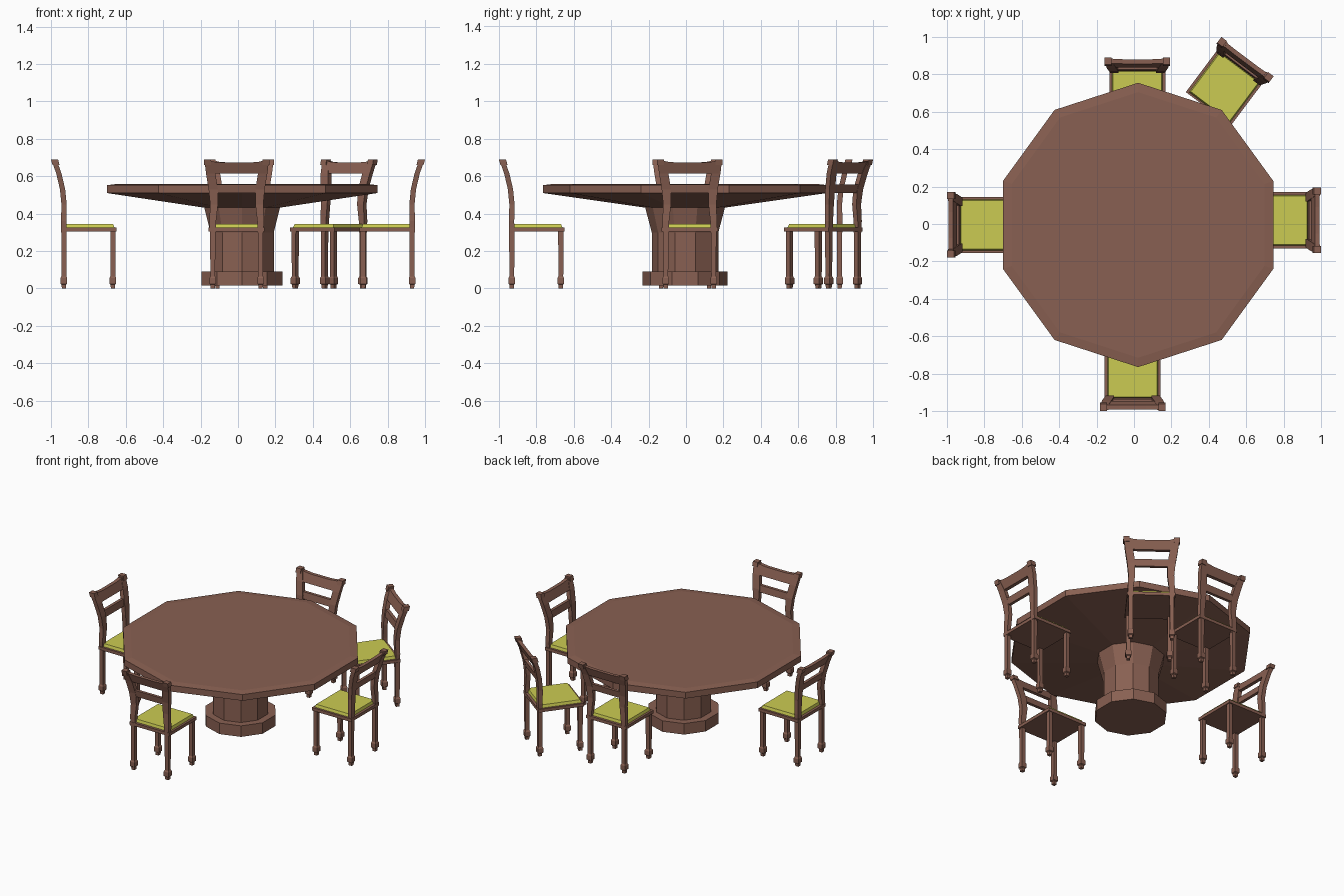
import bpy, bmesh, math
from mathutils import Matrix, Vector

if "Cube" in bpy.data.objects:
    bpy.data.objects.remove(bpy.data.objects["Cube"])


def material(name, rgb):
    m = bpy.data.materials.new(name)
    m.use_nodes = True
    m.diffuse_color = (*rgb, 1)
    m.node_tree.nodes["Principled BSDF"].inputs["Base Color"].default_value = (*rgb, 1)
    return m


WOOD = material("brown wood", (0.25, 0.117, 0.084))
CUSHION = material("yellow cushion", (0.6, 0.6, 0.085))


def build(name, lofts, mat, matrix=Matrix()):
    """One object made of capped lofts, each a list of equal-length rings."""
    bm = bmesh.new()
    for rings in lofts:
        rows = [[bm.verts.new(p) for p in ring] for ring in rings]
        for a, b in zip(rows, rows[1:]):
            for i in range(len(a)):
                j = (i + 1) % len(a)
                bm.faces.new((a[i], a[j], b[j], b[i]))
        bm.faces.new(rows[0][::-1])
        bm.faces.new(rows[-1])
    bmesh.ops.recalc_face_normals(bm, faces=bm.faces)
    mesh = bpy.data.meshes.new(name)
    bm.to_mesh(mesh)
    bm.free()
    mesh.materials.append(mat)
    ob = bpy.data.objects.new(name, mesh)
    ob.matrix_world = matrix
    bpy.context.collection.objects.link(ob)
    return ob


def rect(x0, x1, y0, y1, z):
    return [Vector(p) for p in ((x0, y0, z), (x1, y0, z), (x1, y1, z), (x0, y1, z))]


def polygon(r, z, sides=10):
    angles = [math.tau * (i / sides + 0.25) for i in range(sides)]
    return [Vector((r * math.cos(a), r * math.sin(a), z)) for a in angles]


# Table: ten-sided top with a conical underside, flared column and foot
center = Matrix.Translation((0.022, -0.005, 0))
build("table_top", [[polygon(r, z) for r, z in
      ((0.2, 0.43), (0.76, 0.51), (0.76, 0.552), (0.71, 0.558))]], WOOD, center)
build("table_column", [[polygon(r, z) for r, z in
      ((0.178, 0.08), (0.178, 0.3), (0.215, 0.44))]], WOOD, center)
build("table_foot", [[polygon(0.227, 0.015), polygon(0.227, 0.09)]], WOOD, center)

# Chair back outline: height, inner x, outer x, rear y
POST = [(0.3, 0.112, 0.143, -0.145), (0.36, 0.11, 0.146, -0.146),
        (0.45, 0.1, 0.142, -0.144), (0.53, 0.1, 0.15, -0.152),
        (0.615, 0.114, 0.164, -0.172), (0.68, 0.13, 0.172, -0.195)]


def rear_y(z):
    for a, b in zip(POST, POST[1:]):
        if z <= b[0]:
            return a[3] + (b[3] - a[3]) * (z - a[0]) / (b[0] - a[0])
    return POST[-1][3]


def rail(stations, thick):
    """Cross rail following the back curve; stations are x, bottom z, top z."""
    rings = []
    for x, lo, hi in stations:
        a, b = rear_y(lo) + 0.002, rear_y(hi) + 0.002
        rings.append([Vector((x, a, lo)), Vector((x, a + thick, lo)),
                      Vector((x, b + thick, hi)), Vector((x, b, hi))])
    return rings


def leg(x, y):
    profile = ((0, 0.011), (0.02, 0.012), (0.025, 0.018), (0.055, 0.018),
               (0.065, 0.013), (0.31, 0.014))
    return [rect(x - h, x + h, y - h, y + h, z) for z, h in profile]


def chair(label, x, y, degrees):
    place = Matrix.Translation((x, y, 0)) @ Matrix.Rotation(math.radians(degrees), 4, 'Z')
    build(label + "_legs", [leg(sx * 0.128, ly) for sx in (-1, 1)
                            for ly in (-0.131, 0.131)], WOOD, place)
    build(label + "_seat_frame", [[rect(-0.15, 0.15, -0.147, 0.15, z)
                                   for z in (0.305, 0.326)]], WOOD, place)
    build(label + "_cushion", [[rect(-0.136, 0.136, -0.13, 0.14, 0.325),
                                rect(-0.13, 0.13, -0.125, 0.132, 0.345)]], CUSHION, place)
    posts, ears = [], []
    for s in (-1, 1):
        posts.append([rect(s * i, s * o, ry, ry + 0.028, z) for z, i, o, ry in POST])
        ears.append([rect(s * 0.138, s * 0.175, ry, ry + 0.038, z)
                     for z, ry in ((0.66, -0.192), (0.69, -0.2))])
    build(label + "_back_posts", posts, WOOD, place)
    build(label + "_back_ears", ears, WOOD, place)
    top = rail([(-0.15, 0.615, 0.68), (-0.07, 0.615, 0.673), (0.07, 0.615, 0.673),
                (0.15, 0.615, 0.68)], 0.024)
    middle = rail([(-0.12, 0.51, 0.555), (0.12, 0.51, 0.555)], 0.02)
    build(label + "_back_rails", [top, middle], WOOD, place)


# Four chairs around the table and one turned at the back left
chair("front_chair", -0.007, -0.8, 0)
chair("back_chair", 0.018, 0.69, 180)
chair("right_chair", -0.8, -0.005, -90)
chair("left_chair", 0.8, 0.02, 90)
chair("corner_chair", 0.487, 0.735, 143.1)
